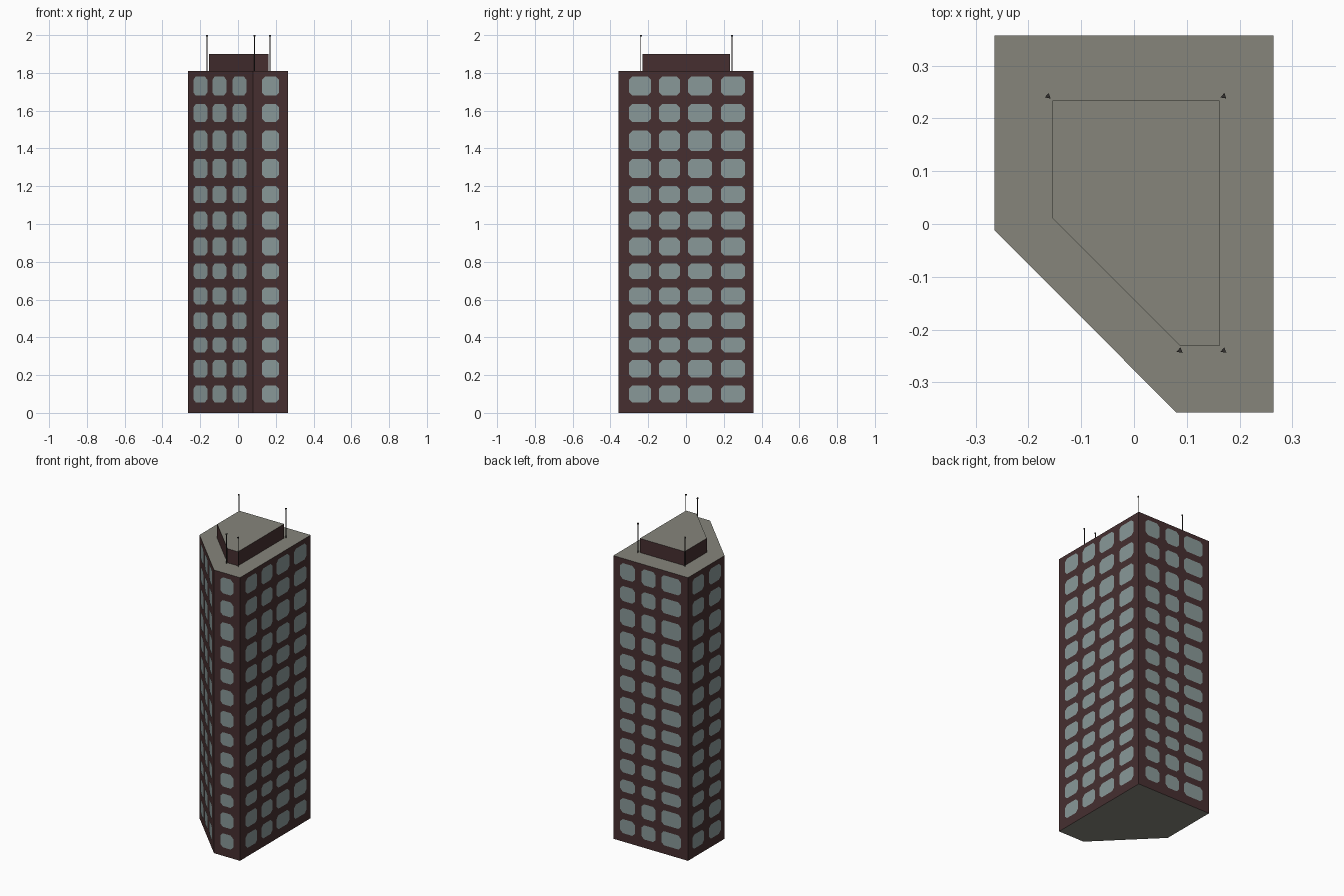
import bpy, bmesh, math
from mathutils import Vector

if "Cube" in bpy.data.objects:
    bpy.data.objects.remove(bpy.data.objects["Cube"])


def material(name, rgb):
    m = bpy.data.materials.new(name)
    m.diffuse_color = (*[(c / 255 / 12.92 if c < 10 else ((c / 255 + 0.055) / 1.055) ** 2.4) for c in rgb], 1)
    m.use_nodes = True
    m.node_tree.nodes["Principled BSDF"].inputs["Base Color"].default_value = m.diffuse_color
    return m


BRICK = material("dark brown wall", (70, 47, 48))
GLASS = material("grey blue glass", (137, 153, 152))
ROOF = material("grey roof", (134, 133, 123))
METAL = material("dark antenna metal", (50, 48, 46))


def finish(name, bm, *mats):
    me = bpy.data.meshes.new(name)
    bm.to_mesh(me)
    bm.free()
    for m in mats:
        me.materials.append(m)
    ob = bpy.data.objects.new(name, me)
    bpy.context.collection.objects.link(ob)
    return ob


def block(name, outline, z0, z1):
    """Extruded footprint: walls brown, horizontal faces roof grey."""
    bm = bmesh.new()
    base = bm.faces.new([bm.verts.new((x, y, z0)) for x, y in outline])
    top = bmesh.ops.extrude_face_region(bm, geom=[base], use_keep_orig=True)
    bmesh.ops.translate(bm, vec=(0, 0, z1 - z0),
                        verts=[v for v in top["geom"] if isinstance(v, bmesh.types.BMVert)])
    bmesh.ops.recalc_face_normals(bm, faces=bm.faces)
    for f in bm.faces:
        f.material_index = 1 if abs(f.normal.z) > 0.5 else 0
    return finish(name, bm, BRICK, ROOF)


# Tower and rooftop block share a five-sided footprint with one cut corner
tower = [(-0.264, -0.012), (0.08, -0.357), (0.264, -0.357), (0.264, 0.357), (-0.264, 0.357)]
block("tower", tower, 0, 1.81)
block("rooftop_block", [(-0.154, 0.01), (0.087, -0.231), (0.162, -0.231),
                        (0.162, 0.234), (-0.154, 0.234)], 1.81, 1.90)

# Window columns per wall, as (start, end) fractions along the wall
columns = [
    [(0.085, 0.30), (0.377, 0.591), (0.684, 0.90)],                    # cut corner
    [(0.25, 0.75)],                                                    # front
    [(0.077, 0.24), (0.30, 0.455), (0.514, 0.693), (0.759, 0.937)],    # right
    [(0.095, 0.292), (0.38, 0.57), (0.645, 0.908)],                    # back
    [(0.11, 0.43), (0.57, 0.89)],                                      # left
]
# Window rows as (centre height, window height)
rows = [(0.10, 0.09), (0.233, 0.093), (0.36, 0.078), (0.488, 0.088), (0.62, 0.09),
        (0.75, 0.082), (0.88, 0.095), (1.018, 0.095), (1.156, 0.092), (1.294, 0.102),
        (1.44, 0.108), (1.587, 0.096), (1.73, 0.102)]

# Windows: thin plates with clipped corners
bm = bmesh.new()
for i, cols in enumerate(columns):
    a, b = Vector(tower[i]), Vector(tower[(i + 1) % 5])
    along = (b - a).normalized()
    out = Vector((along.y, -along.x)) * 0.002
    for u0, u1 in cols:
        s0, s1 = u0 * (b - a).length, u1 * (b - a).length
        for zc, h in rows:
            z0, z1, c = zc - h / 2, zc + h / 2, 0.018
            shape = [(s0 + c, z0), (s1 - c, z0), (s1, z0 + c), (s1, z1 - c),
                     (s1 - c, z1), (s0 + c, z1), (s0, z1 - c), (s0, z0 + c)]
            pts = [a + along * s + out for s, z in shape]
            bm.faces.new([bm.verts.new((p.x, p.y, z)) for p, (s, z) in zip(pts, shape)])
finish("windows", bm, GLASS)


def rod(bm, x, y, z0, z1, r):
    """Three-sided vertical rod."""
    ring = [(x + r * math.cos(t), y + r * math.sin(t))
            for t in (math.radians(d) for d in (80, 200, 320))]
    lo = [bm.verts.new((*p, z0)) for p in ring]
    hi = [bm.verts.new((*p, z1)) for p in ring]
    bm.faces.new(lo[::-1])
    bm.faces.new(hi)
    for k in range(3):
        n = (k + 1) % 3
        bm.faces.new((lo[k], lo[n], hi[n], hi[k]))


# Antennas: thin mast with a small wider tip, one near each rooftop corner
for n, (x, y) in enumerate([(-0.163, 0.242), (0.17, 0.242), (0.17, -0.24), (0.087, -0.24)]):
    bm = bmesh.new()
    rod(bm, x, y, 1.81, 1.992, 0.003)
    rod(bm, x, y, 1.992, 2.0, 0.0065)
    finish(f"antenna_{n + 1}", bm, METAL)
